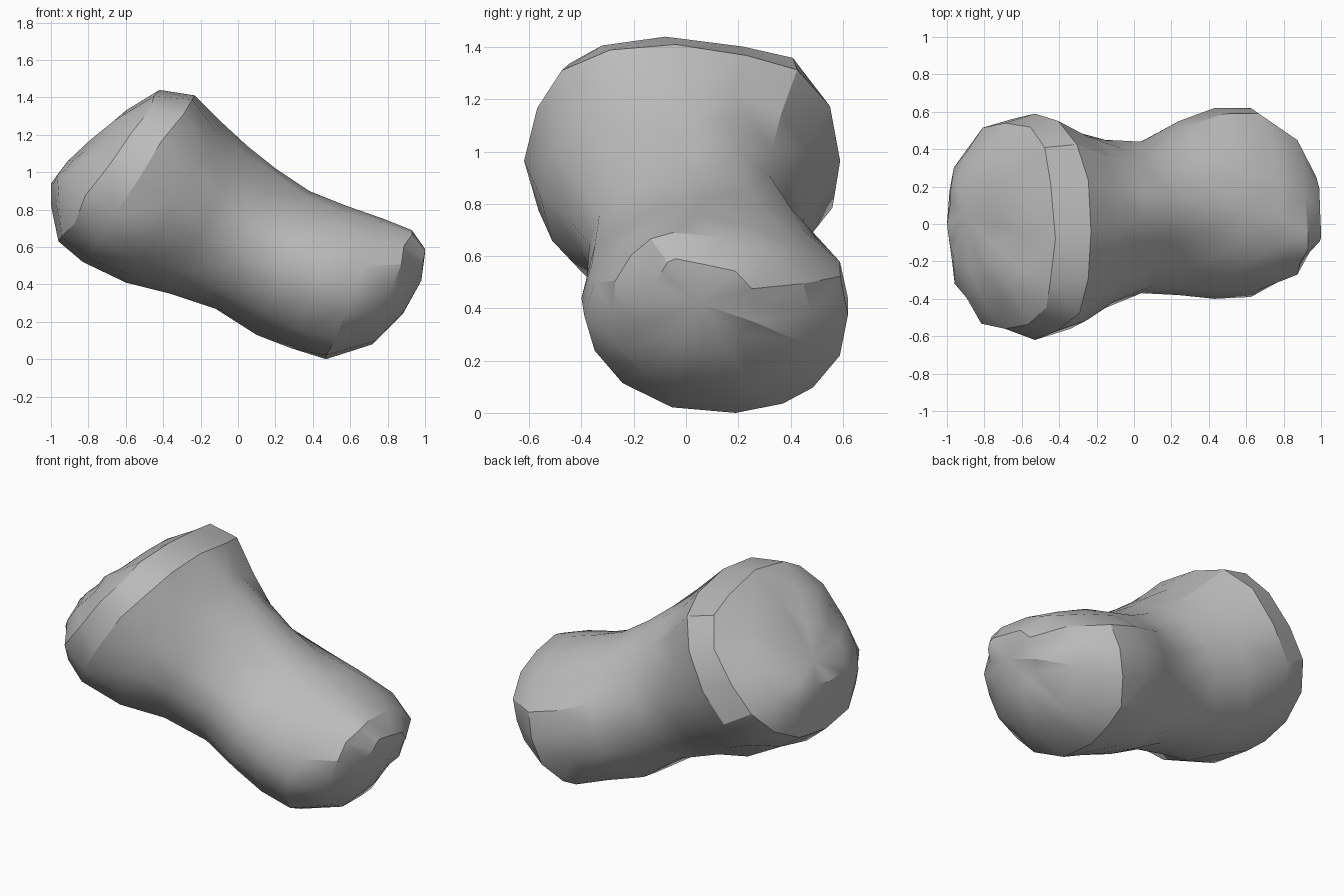
import bpy, bmesh, math, random
from mathutils import Vector

random.seed(4)
cube = bpy.data.objects.get("Cube")
if cube:
    bpy.data.objects.remove(cube, do_unlink=True)

SIDES = 16

# Cross-sections along the bone: top (x, z), bottom (x, z), front and back y,
# ridge y at top and bottom, squareness of upper and lower half
STATIONS = [
    ((-0.76, 1.19), (-1.00, 0.94), (-0.23, 0.25), (0.0, 0.0), (2.5, 2.5)),
    ((-0.60, 1.33), (-1.00, 0.82), (-0.43, 0.40), (-0.05, 0.0), (2.5, 2.4)),
    ((-0.42, 1.44), (-0.96, 0.63), (-0.56, 0.54), (-0.08, 0.0), (2.6, 2.2)),
    ((-0.23, 1.41), (-0.83, 0.52), (-0.62, 0.59), (-0.04, 0.0), (2.4, 2.1)),
    ((-0.08, 1.26), (-0.60, 0.41), (-0.56, 0.50), (0.0, 0.0), (2.0, 2.0)),
    ((0.05, 1.14), (-0.36, 0.35), (-0.45, 0.45), (0.04, 0.04), (1.8, 1.9)),
    ((0.20, 1.02), (-0.12, 0.27), (-0.37, 0.44), (0.08, 0.08), (1.75, 1.9)),
    ((0.38, 0.90), (0.10, 0.13), (-0.38, 0.55), (0.08, 0.14), (1.75, 1.9)),
    ((0.58, 0.82), (0.28, 0.06), (-0.40, 0.62), (0.06, 0.18), (1.8, 2.0)),
    ((0.78, 0.75), (0.47, 0.00), (-0.39, 0.62), (0.04, 0.19), (1.85, 2.1)),
    ((0.93, 0.69), (0.72, 0.08), (-0.28, 0.48), (-0.05, 0.15), (1.85, 2.1)),
    ((1.00, 0.59), (0.88, 0.24), (-0.14, 0.26), (-0.04, 0.08), (1.9, 2.0)),
]


def signed_power(v, p):
    return math.copysign(abs(v) ** p, v)


def section(bm, top, bottom, sides, ridges, squares):
    """Ring spanning the top and bottom points, with rounded-square sides."""
    ring = []
    for i in range(SIDES):
        a = 2 * math.pi * i / SIDES
        half = 0 if math.cos(a) > 0 else 1
        up = signed_power(math.cos(a), 2 / squares[half])
        side = signed_power(math.sin(a), 2 / squares[half])
        t = (up + 1) / 2
        # the ridge line slants from its top position to its bottom position
        ridge = ridges[1] + (ridges[0] - ridges[1]) * t
        if abs(up) < 0.01:
            y = sides[1] if side > 0 else sides[0]
        else:
            reach = sides[1] - ridge if side > 0 else ridge - sides[0]
            y = ridge + side * reach
        x = bottom[0] + (top[0] - bottom[0]) * t
        z = bottom[1] + (top[1] - bottom[1]) * t
        p = Vector((x, y, z))
        # slight unevenness away from the extreme points
        if i % (SIDES // 4):
            p += Vector([random.uniform(-0.015, 0.015) for _ in range(3)])
        ring.append(bm.verts.new(p))
    return ring


def cap(bm, ring, point):
    """Close an end with a fan to a centre point."""
    centre = bm.verts.new(point)
    for i in range(SIDES):
        bm.faces.new((ring[i], ring[(i + 1) % SIDES], centre))


# Bone body: flared upper end, narrow shaft, rounded lower end
bm = bmesh.new()
rings = [section(bm, *s) for s in STATIONS]
for a, b in zip(rings, rings[1:]):
    for i in range(SIDES):
        j = (i + 1) % SIDES
        bm.faces.new((a[i], a[j], b[j], b[i]))
cap(bm, rings[0], (-0.91, 0.05, 1.06))
cap(bm, rings[-1], (0.98, 0.05, 0.42))
bmesh.ops.triangulate(bm, faces=bm.faces[:])
bmesh.ops.recalc_face_normals(bm, faces=bm.faces[:])

mesh = bpy.data.meshes.new("bone")
bm.to_mesh(mesh)
bm.free()
bone = bpy.data.objects.new("bone", mesh)
bpy.context.collection.objects.link(bone)

# Plain grey surface
grey = bpy.data.materials.new("grey")
grey.use_nodes = True
colour = (0.5, 0.5, 0.5, 1)
grey.diffuse_color = colour
grey.node_tree.nodes["Principled BSDF"].inputs["Base Color"].default_value = colour
mesh.materials.append(grey)

bpy.ops.object.select_all(action='DESELECT')
bone.select_set(True)
bpy.context.view_layer.objects.active = bone
bpy.ops.object.shade_smooth_by_angle(angle=math.radians(30))
